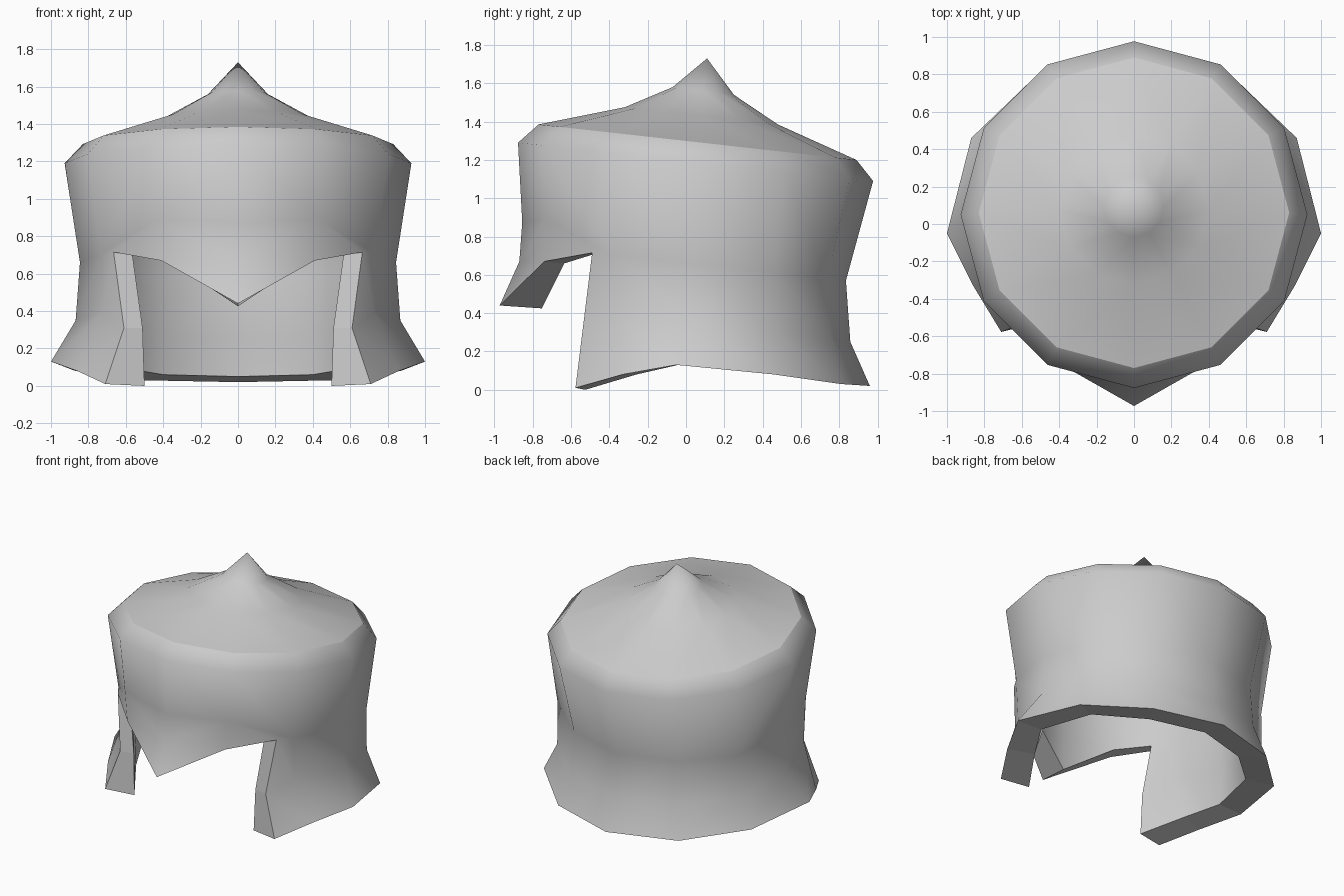
import bpy, bmesh
from math import sin, cos, pi
from mathutils import Vector

cube = bpy.data.objects.get("Cube")
if cube:
    bpy.data.objects.remove(cube)

steel = bpy.data.materials.new("light grey steel")
steel.use_nodes = True
grey = (0.6, 0.6, 0.6, 1)
steel.diffuse_color = grey
steel.node_tree.nodes["Principled BSDF"].inputs["Base Color"].default_value = grey


def half_ring(cy, r, z_front, z_back, side_shift=0.0):
    """Seven points of a tilted twelve-sided ring, front to back on the left side."""
    pts = []
    for k in range(7):
        a = k * pi / 6
        t = (1 - cos(a)) / 2
        pts.append(Vector((r * sin(a), cy - r * cos(a) + side_shift * sin(a) ** 2,
                           z_front + (z_back - z_front) * t)))
    pts[0].x = pts[6].x = 0
    return pts


bm = bmesh.new()
inner_of = {}


def add(co, thick, drop=0.0, direction=None):
    """Add an outer vertex and its matching inner vertex."""
    co = Vector(co)
    inward = Vector(direction) if direction else Vector((-co.x, -co.y, 0)).normalized()
    v = bm.verts.new(co)
    inner_of[v] = bm.verts.new(co + inward * thick - Vector((0, 0, drop)))
    return v


# Dome: spike, two concave rings, crown edge and widest rim
apex = add((0, 0.11, 1.73), 0, 0.14)
neck = [add(p, 0.04, 0.09) for p in half_ring(0.09, 0.16, 1.58, 1.54)]
slope = [add(p, 0.03, 0.1) for p in half_ring(0.08, 0.40, 1.475, 1.385)]
crown = [add(p, 0.07, 0.09) for p in half_ring(0.06, 0.83, 1.385, 1.2)]
rim = [add(p, 0.11, 0.03) for p in half_ring(0.05, 0.927, 1.29, 1.09)]

# Wall: waist, lower wall and flared hem
waist_pts = half_ring(-0.01, 0.845, 0.75, 0.57, 0.06)
waist_pts[0].z = 0.875
waist_pts[1] = Vector((0.43, -0.74, 0.89))
waist_pts[4] = Vector((0.755, 0.46, 0.61))
waist = [add(p, 0.11) for p in waist_pts]
lower_pts = half_ring(-0.01, 0.868, 0.45, 0.25, 0.06)
lower_pts[2] = Vector((0.725, -0.375, 0.39))
lower = [None, None] + [add(p, 0.11) for p in lower_pts[2:]]
hem_pts = [(0.86, -0.33, 0.08), (1, -0.05, 0.13), (0.87, 0.46, 0.08),
           (0.505, 0.81, 0.03), (0, 0.96, 0.02)]
hem = [None, None] + [add(p, 0.2, -0.03 if k > 1 else 0) for k, p in enumerate(hem_pts)]

# Face opening: pointed brow and the front edge of the cheek guard
brow_root = add((0, -0.87, 0.67), 0.13)
brow = add((0, -0.973, 0.44), 0.22, 0.015)
brow_side = add((0.41, -0.74, 0.67), 0.12, 0.01)
corner = add((0.665, -0.49, 0.715), 0.1, 0.01, (-1, 0, 0))
cheek_mid = add((0.61, -0.54, 0.31), 0.1, 0, (-1, 0.2, 0))
cheek_tip = add((0.71, -0.577, 0.01), 0.21, 0.01, (-1, 0.24, 0))

faces = [(apex, neck[k], neck[k + 1]) for k in range(6)]
for top, low in ((neck, slope), (slope, crown), (crown, rim), (rim, waist)):
    faces += [(top[k], low[k], low[k + 1], top[k + 1]) for k in range(6)]
for top, low in ((waist, lower), (lower, hem)):
    faces += [(top[k], low[k], low[k + 1], top[k + 1]) for k in range(2, 6)]
faces += [(waist[0], brow_root, waist[1]),
          (waist[1], brow_root, brow_side),
          (brow_root, brow, brow_side),
          (waist[1], brow_side, corner, waist[2]),
          (corner, cheek_mid, lower[2], waist[2]),
          (cheek_mid, cheek_tip, hem[2], lower[2])]
for f in faces:
    bm.faces.new(f).smooth = True

# Close the shell: flat edge strips along the openings, then the inner skin
borders = [e for e in bm.edges if len(e.link_faces) == 1
           and any(v.co.x > 0.001 for v in e.verts)]
for e in borders:
    a, b = e.verts
    bm.faces.new((a, b, inner_of[b], inner_of[a])).smooth = False
for f in faces:
    bm.faces.new([inner_of[v] for v in reversed(f)]).smooth = True

# Crisp crease around the crown
for k in range(6):
    bm.edges.get((crown[k], crown[k + 1])).smooth = False
bmesh.ops.recalc_face_normals(bm, faces=bm.faces)
if apex.link_faces[0].normal.z < 0:
    bmesh.ops.reverse_faces(bm, faces=bm.faces)

mesh = bpy.data.meshes.new("helmet_shell")
bm.to_mesh(mesh)
bm.free()
mesh.materials.append(steel)
helmet = bpy.data.objects.new("helmet_shell", mesh)
bpy.context.collection.objects.link(helmet)

# Mirror the left half to the right
mirror = helmet.modifiers.new("mirror", "MIRROR")
mirror.use_axis[0] = True
mirror.use_clip = True
mirror.merge_threshold = 0.001
